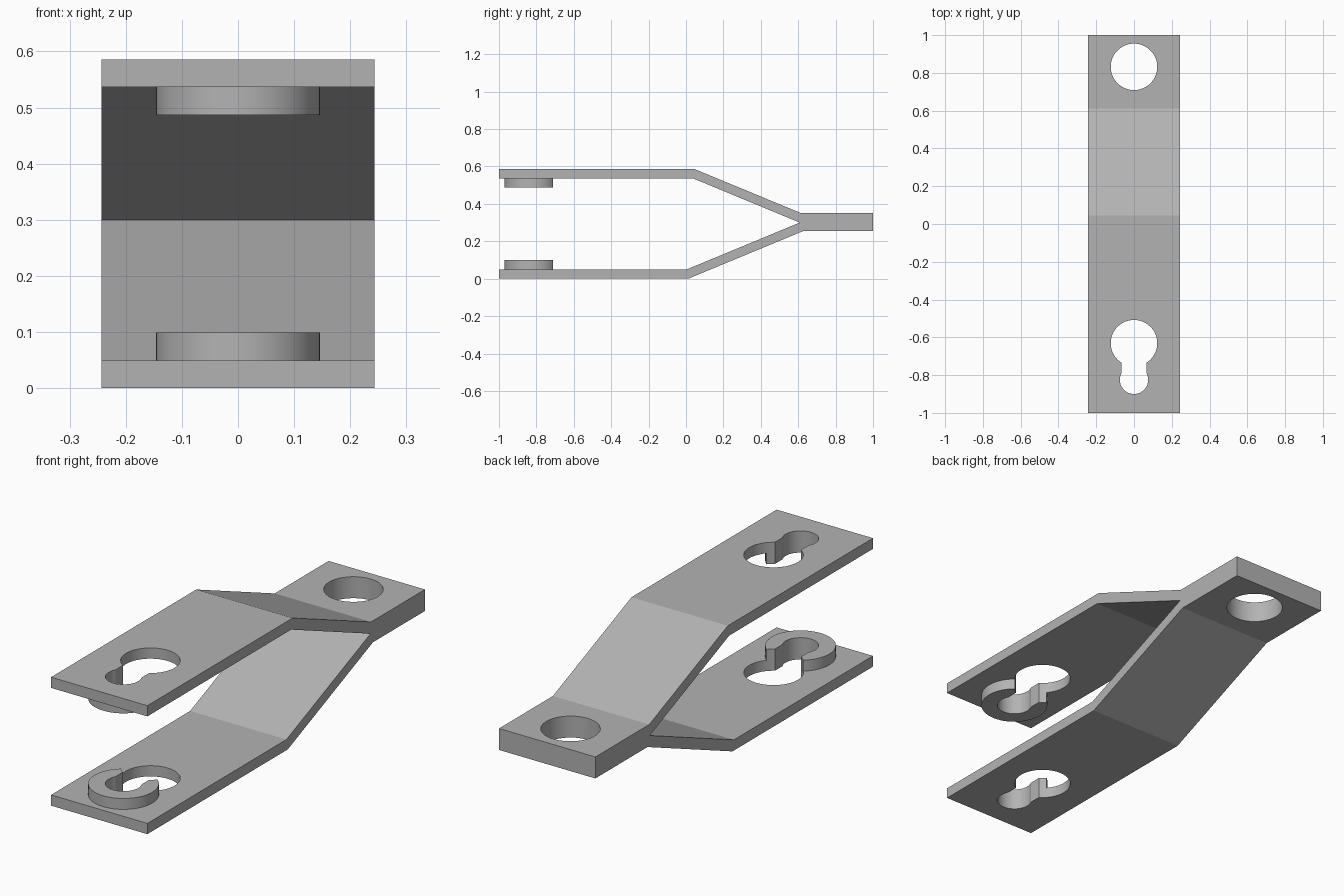
import bpy
import bmesh
import math

if "Cube" in bpy.data.objects:
    bpy.data.objects.remove(bpy.data.objects["Cube"], do_unlink=True)

HALF_WIDTH = 0.243
HEIGHT = 0.586
BIG_Y, BIG_R = -0.631, 0.123      # entry circle of the keyhole
SMALL_Y, SMALL_R = -0.825, 0.075  # seat circle of the keyhole
NECK = 0.066                      # half width of the neck
RING_R = 0.146
HOLE_Y = 0.832

metal = bpy.data.materials.new("grey_metal")
metal.use_nodes = True
grey = (0.45, 0.45, 0.45, 1)
metal.diffuse_color = grey
metal.node_tree.nodes["Principled BSDF"].inputs["Base Color"].default_value = grey


def prism(name, outline, offset):
    """Extrude a closed outline of 3D points along an offset."""
    bm = bmesh.new()
    face = bm.faces.new([bm.verts.new(p) for p in outline])
    moved = bmesh.ops.extrude_face_region(bm, geom=[face])["geom"]
    verts = [v for v in moved if isinstance(v, bmesh.types.BMVert)]
    bmesh.ops.translate(bm, verts=verts, vec=offset)
    bmesh.ops.recalc_face_normals(bm, faces=bm.faces)
    mesh = bpy.data.meshes.new(name)
    bm.to_mesh(mesh)
    bm.free()
    mesh.materials.append(metal)
    obj = bpy.data.objects.new(name, mesh)
    bpy.context.collection.objects.link(obj)
    return obj


def arc(y, radius, start, end, steps):
    """Points on an arc in the ground plane, end point included."""
    angles = [start + (end - start) * i / steps for i in range(steps + 1)]
    return [(radius * math.cos(a), y + radius * math.sin(a)) for a in angles]


def upright(name, outline, low, high):
    return prism(name, [(x, y, low) for x, y in outline], (0, 0, high - low))


def circle(y, radius):
    return arc(y, radius, 0, math.tau, 72)[:-1]


# Forked strap: two bent arms meeting in a thick tail
profile = [(-1, 0), (0.012, 0), (0.625, 0.254), (1, 0.254), (1, 0.352),
           (0.612, 0.352), (0.046, HEIGHT), (-1, HEIGHT), (-1, 0.537),
           (0.036, 0.537), (0.608, 0.3), (0.002, 0.049), (-1, 0.049)]
strap = prism("forked_strap", [(-HALF_WIDTH, y, z) for y, z in profile],
              (2 * HALF_WIDTH, 0, 0))

# Raised collars on the inner faces of the arms
collars = [upright("lower_collar", circle(SMALL_Y, RING_R), 0.03, 0.099),
           upright("upper_collar", circle(SMALL_Y, RING_R), 0.487, 0.556)]

# Keyhole through both arms, round hole through the tail
big = math.acos(NECK / BIG_R)
small = math.acos(NECK / SMALL_R)
keyhole = (arc(BIG_Y, BIG_R, -big, math.pi + big, 56)
           + arc(SMALL_Y, SMALL_R, math.pi - small, math.tau + small, 44))
cutters = [upright("keyhole_cutter", keyhole, -0.1, 0.7),
           upright("tail_hole_cutter", circle(HOLE_Y, BIG_R), -0.1, 0.7)]

for tool in collars + cutters:
    tool.hide_render = True
    mod = strap.modifiers.new(tool.name, "BOOLEAN")
    mod.operation = "UNION" if tool in collars else "DIFFERENCE"
    mod.solver = "EXACT"
    mod.object = tool

# Bake the cuts and drop the helpers
bpy.context.view_layer.objects.active = strap
strap.select_set(True)
for mod in list(strap.modifiers):
    bpy.ops.object.modifier_apply(modifier=mod.name)
for tool in collars + cutters:
    bpy.data.objects.remove(tool, do_unlink=True)
bpy.ops.object.shade_smooth_by_angle(angle=math.radians(20))
